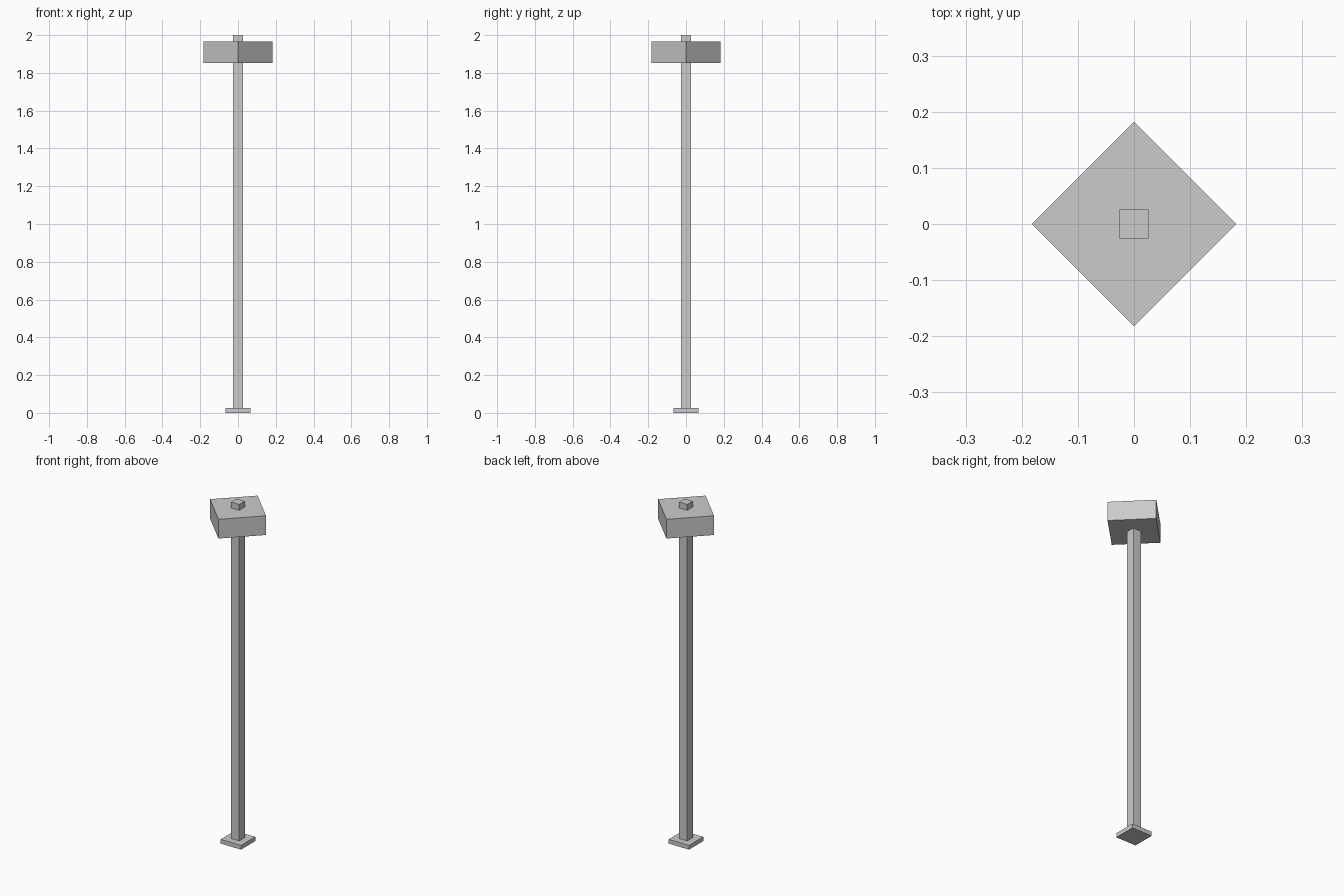
import bpy
import math

if "Cube" in bpy.data.objects:
    bpy.data.objects.remove(bpy.data.objects["Cube"])


def box(name, width, z0, z1, turn=0.0):
    """Square block centred on the z axis, with its size baked into the mesh."""
    bpy.ops.mesh.primitive_cube_add(size=1, location=(0, 0, (z0 + z1) / 2))
    ob = bpy.context.object
    ob.name = name
    ob.scale = (width, width, z1 - z0)
    ob.rotation_euler.z = turn
    bpy.ops.object.transform_apply(location=False, rotation=True, scale=True)
    return ob


# Foot plate on the ground
box("base_plate", 0.132, 0.0, 0.025)

# Square post, poking out just above the head
box("post", 0.052, 0.025, 2.0)

# Head block turned 45 degrees to the post (half diagonal 0.182)
box("head_block", 0.182 * math.sqrt(2), 1.853, 1.966, math.radians(45))
